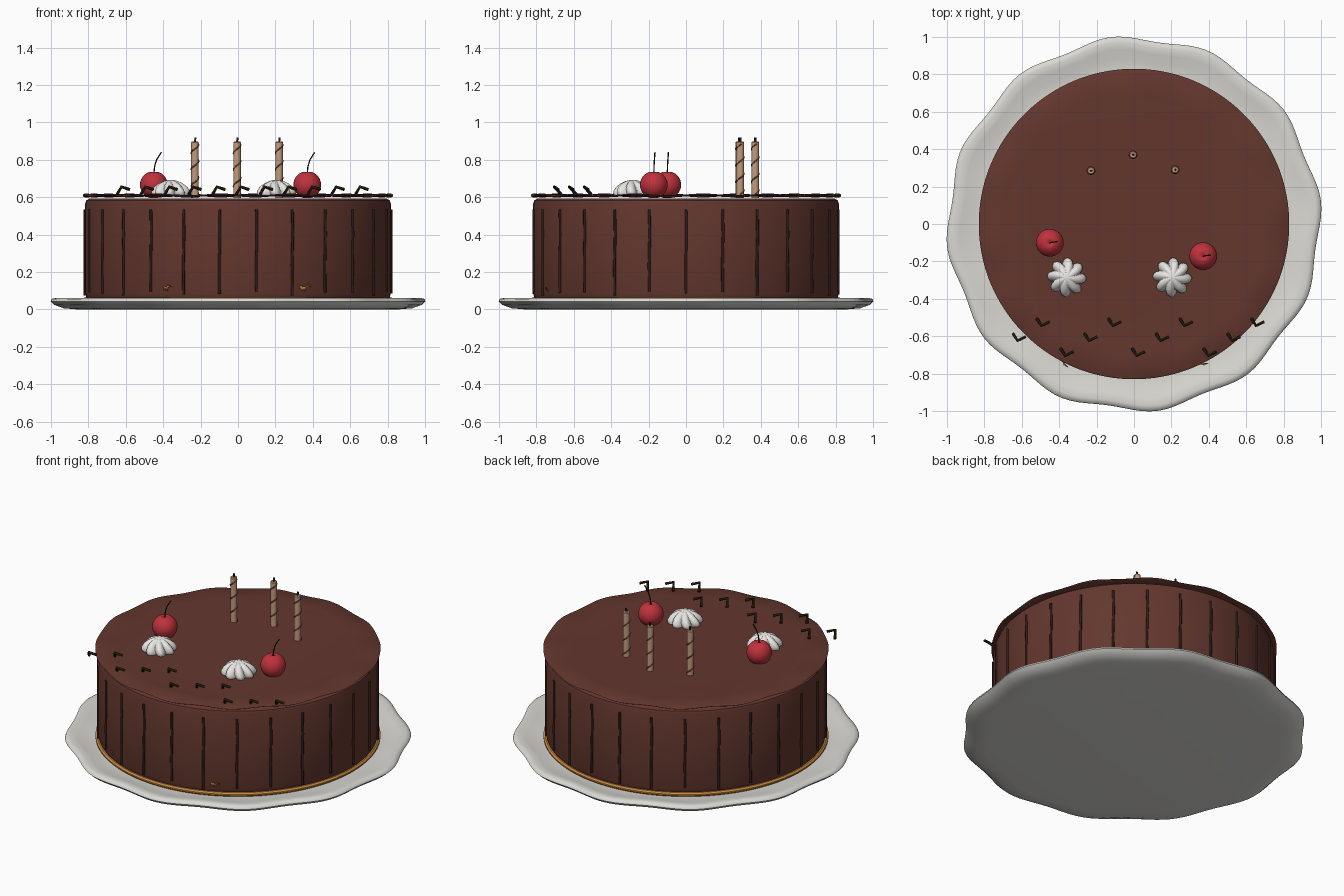
import bpy, math
from math import sin, cos, pi, radians

if "Cube" in bpy.data.objects:
    bpy.data.objects.remove(bpy.data.objects["Cube"])


def mat(name, rgb):
    m = bpy.data.materials.new(name)
    m.diffuse_color = (*rgb, 1)
    m.use_nodes = True
    m.node_tree.nodes["Principled BSDF"].inputs["Base Color"].default_value = m.diffuse_color
    return m


CAKE = mat("chocolate", (0.125, 0.038, 0.027))
DRIP = mat("dark chocolate", (0.03, 0.012, 0.009))
SHARD = mat("bitter chocolate", (0.014, 0.009, 0.003))
PLATE = mat("porcelain", (0.70, 0.69, 0.65))
CREAM = mat("cream", (0.80, 0.79, 0.76))
CHERRY = mat("cherry red", (0.52, 0.032, 0.045))
GOLD = mat("gold", (0.62, 0.26, 0.05))
WAX = mat("tan wax", (0.55, 0.33, 0.21))
STRIPE = mat("brown stripe", (0.16, 0.075, 0.04))


def finish(name, verts, faces, m, loc=(0, 0, 0), angle=35):
    me = bpy.data.meshes.new(name)
    me.from_pydata(verts, [], faces)
    me.materials.append(m)
    ob = bpy.data.objects.new(name, me)
    ob.location = loc
    bpy.context.collection.objects.link(ob)
    bpy.context.view_layer.objects.active = ob
    ob.select_set(True)
    bpy.ops.object.shade_smooth_by_angle(angle=radians(angle))
    ob.select_set(False)
    return ob


def lathe(name, profile, m, n=64, loc=(0, 0, 0), rad=None, lift=None, angle=35):
    """Spin (r, z) points, bottom to top; rad scales r and lift adds z by angle."""
    verts, faces = [], []
    for r, z in profile:
        for i in range(n):
            a = 2 * pi * i / n
            s = r * (rad(a, z) if rad else 1)
            verts.append((s * cos(a), s * sin(a), z + (lift(a, r) if lift else 0)))
    for k in range(len(profile) - 1):
        for i in range(n):
            j = (i + 1) % n
            faces.append((k*n + i, k*n + j, k*n + n + j, k*n + n + i))
    faces.append(tuple(reversed(range(n))))
    top = (len(profile) - 1) * n
    faces.append(tuple(range(top, top + n)))
    return finish(name, verts, faces, m, loc, angle)


def tube(name, points, radius, m, res=1):
    cu = bpy.data.curves.new(name, 'CURVE')
    cu.dimensions = '3D'
    cu.bevel_depth, cu.bevel_resolution, cu.use_fill_caps = radius, res, True
    sp = cu.splines.new('POLY')
    sp.points.add(len(points) - 1)
    for p, co in zip(sp.points, points):
        p.co = (*co, 1)
    cu.materials.append(m)
    ob = bpy.data.objects.new(name, cu)
    bpy.context.collection.objects.link(ob)
    return ob


# Plate: twelve softly cornered lobes, raised rim and shallow well
lathe("plate", [(0.86, 0), (0.93, 0.006), (0.98, 0.024), (1.0, 0.043), (0.995, 0.056),
                (0.97, 0.062), (0.93, 0.056), (0.88, 0.042), (0.82, 0.038)], PLATE, 144,
      rad=lambda a, z: 0.993 + 0.014 * cos(12 * (a - radians(7))), angle=60)

# Cake body with rounded top and bottom edges, and gold base ring
lathe("cake_body", [(0.80, 0.04), (0.812, 0.065), (0.817, 0.085), (0.817, 0.565),
                    (0.811, 0.583), (0.795, 0.592)], CAKE, 96)
lathe("gold_base_ring", [(0.80, 0.039), (0.82, 0.039), (0.829, 0.048), (0.829, 0.056),
                         (0.82, 0.064), (0.80, 0.064)], GOLD, 96)


# Glaze: thin disc with a gently rippled rim
def ripple(a, r):
    return 0.006 * sin(14 * a) * max(0, (r - 0.7) / 0.13)


lathe("glaze_top", [(0.70, 0.604), (0.822, 0.604), (0.83, 0.609), (0.822, 0.614),
                    (0.70, 0.612)], CAKE, 140, lift=ripple)

# Vertical drips around the side
for i in range(26):
    a = 2 * pi * i / 26
    low = 0.085 + 0.012 * sin(i * 2.3)
    tube("drip", [(0.819 * cos(a + d), 0.819 * sin(a + d), z)
                  for d, z in ((0, 0.535), (0.003, 0.4), (-0.002, 0.24), (0, low))],
         0.0075, DRIP)

# Candles with spiral stripe and wick
for x, y in ((-0.23, 0.285), (-0.005, 0.37), (0.22, 0.29)):
    lathe("candle", [(0.02, 0.595), (0.02, 0.893), (0.016, 0.898)], WAX, 20, (x, y, 0))
    tube("candle_stripe", [(x + 0.0195 * cos(t * 0.4), y + 0.0195 * sin(t * 0.4),
                            0.615 + 0.27 * t / 48) for t in range(49)], 0.004, STRIPE)
    tube("wick", [(x, y, 0.89), (x + 0.002, y, 0.918)], 0.006, DRIP)

# Cherries with curved stems
for x, y in ((-0.45, -0.10), (0.37, -0.172)):
    ball = [(0.074 * sin(t * pi / 16), -0.073 * cos(t * pi / 16)) for t in range(1, 15)]
    ball += [(0.016, 0.068), (0.004, 0.060)]
    lathe("cherry", ball, CHERRY, 32, (x, y, 0.666), angle=60)
    tube("cherry_stem", [(x, y, 0.725), (x + 0.004, y + 0.001, 0.765),
                         (x + 0.015, y + 0.003, 0.80), (x + 0.04, y + 0.006, 0.84)],
         0.0035, SHARD)

# Piped cream: eight-lobed stars twisting toward the peak
for x in (-0.36, 0.205):
    lathe("cream_star", [(0.085, 0.605), (0.097, 0.618), (0.095, 0.635), (0.083, 0.655),
                         (0.062, 0.673), (0.036, 0.686), (0.010, 0.693)], CREAM, 96,
          (x, -0.285, 0),
          rad=lambda a, z: 0.72 + 0.36 * abs(cos(4 * (a + 3 * (z - 0.6)))) ** 0.8, angle=70)

# Bent chocolate shards in three staggered rows along the front
for i in range(11):
    x, y = -0.615 + 0.1275 * i, (-0.605, -0.525, -0.685)[i % 3]
    tube("chocolate_shard", [(x - 0.031, y + 0.018, 0.616), (x - 0.008, y - 0.019, 0.655),
                             (x + 0.035, y + 0.002, 0.641)], 0.0085, SHARD)

# Gold flakes: little fans of slivers low on the front side
for x0 in (-0.37, 0.36):
    a0 = -pi / 2 + math.asin(x0 / 0.82)
    verts, faces = [], []
    for k in range(4):
        t = radians(5 + 24 * k)
        for u, w, r in ((-0.035, -0.005, 0.818), (-0.03, 0.005, 0.818),
                        (0.03, 0.0, 0.842)):
            a = a0 + (u * cos(t) - w * sin(t)) / 0.82
            verts.append((r * cos(a), r * sin(a), 0.12 + 0.6 * u * sin(t) + w * cos(t)))
        faces.append((3*k, 3*k + 1, 3*k + 2))
    ob = finish("gold_flake", verts, faces, GOLD)
    sol = ob.modifiers.new("thickness", 'SOLIDIFY')
    sol.thickness = 0.004
